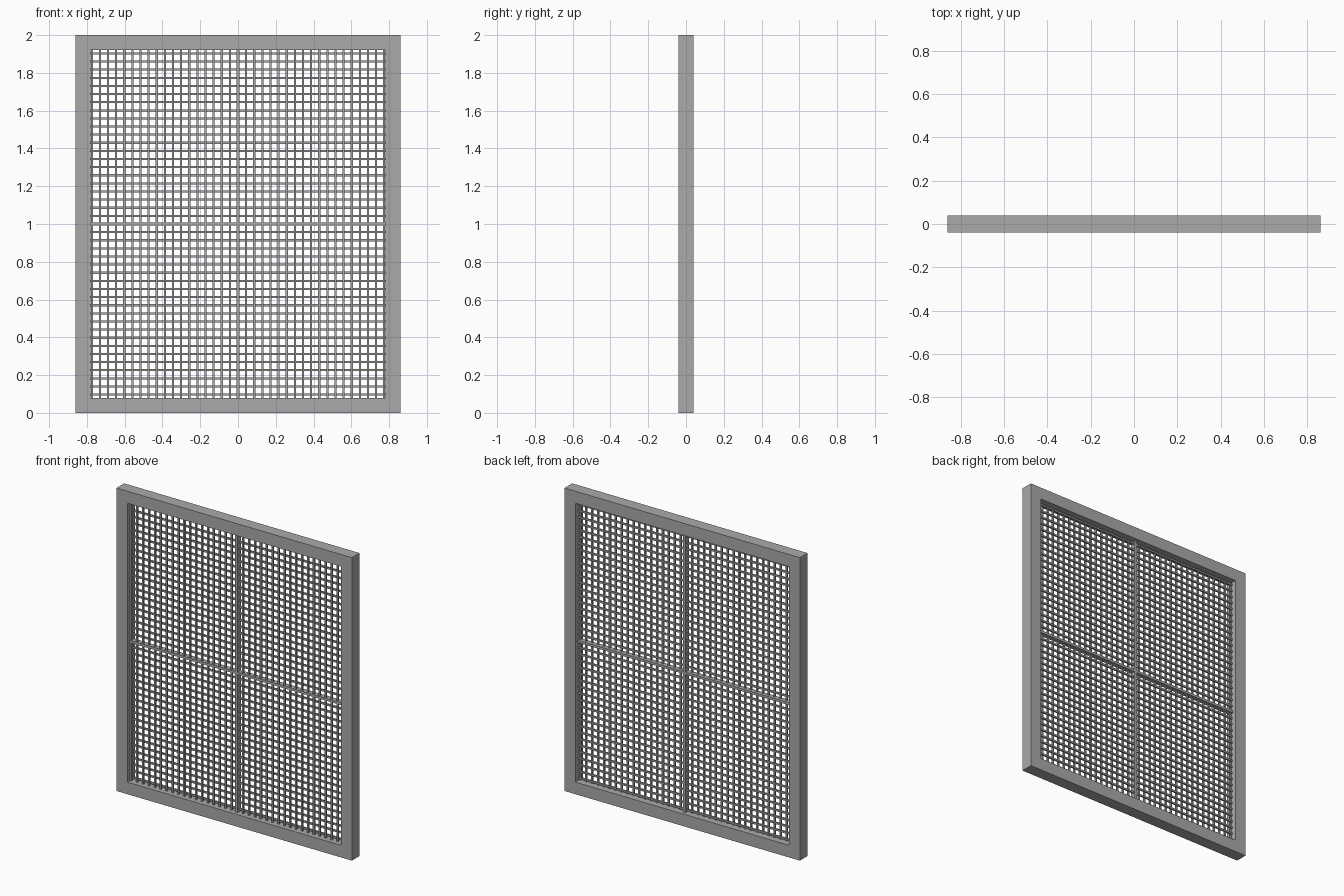
import bpy, bmesh
from mathutils import Matrix, Vector

if "Cube" in bpy.data.objects:
    bpy.data.objects.remove(bpy.data.objects["Cube"])

W, H, D, B = 0.86, 2.0, 0.04, 0.08   # half width, height, half depth, border
PITCH, WIRE = 0.043, 0.011

grey = bpy.data.materials.new("grey metal")
grey.diffuse_color = (0.40, 0.40, 0.40, 1)
grey.use_nodes = True
grey.node_tree.nodes["Principled BSDF"].inputs["Base Color"].default_value = grey.diffuse_color


def finish(name, bm):
    bmesh.ops.recalc_face_normals(bm, faces=bm.faces)
    me = bpy.data.meshes.new(name)
    bm.to_mesh(me)
    bm.free()
    me.materials.append(grey)
    ob = bpy.data.objects.new(name, me)
    bpy.context.collection.objects.link(ob)


def add_box(bm, centre, size):
    m = Matrix.Translation(centre) @ Matrix.Diagonal(Vector(size).to_4d())
    bmesh.ops.create_cube(bm, size=1, matrix=m)


# outer frame: a rectangular section swept round four corners
bm = bmesh.new()
rings = []
for sx, sz in ((-1, -1), (1, -1), (1, 1), (-1, 1)):
    ring = []
    for inset, y in ((0, -D), (B, -D), (B, D), (0, D)):
        ring.append(bm.verts.new((sx * (W - inset), y, H / 2 + sz * (H / 2 - inset))))
    rings.append(ring)
for i in range(4):
    a, b = rings[i], rings[(i + 1) % 4]
    for j in range(4):
        k = (j + 1) % 4
        bm.faces.new((a[j], a[k], b[k], b[j]))
finish("outer_frame", bm)

inner_w, inner_h = 2 * (W - B), H - 2 * B

# upright mesh wires, towards the front
bm = bmesh.new()
for i in range(-18, 19):
    add_box(bm, (i * PITCH, -WIRE / 2, H / 2), (WIRE, WIRE, inner_h))
finish("upright_wires", bm)

# level mesh wires, towards the back
bm = bmesh.new()
for i in range(-21, 22):
    add_box(bm, (0, WIRE / 2, H / 2 + i * PITCH), (inner_w, WIRE, WIRE))
finish("level_wires", bm)

# centre bars standing proud of the mesh on both sides
bm = bmesh.new()
add_box(bm, (0, 0, H / 2), (0.018, 0.034, inner_h))
finish("centre_upright_bar", bm)
bm = bmesh.new()
add_box(bm, (0, 0, H / 2), (inner_w, 0.034, 0.016))
finish("centre_cross_bar", bm)
